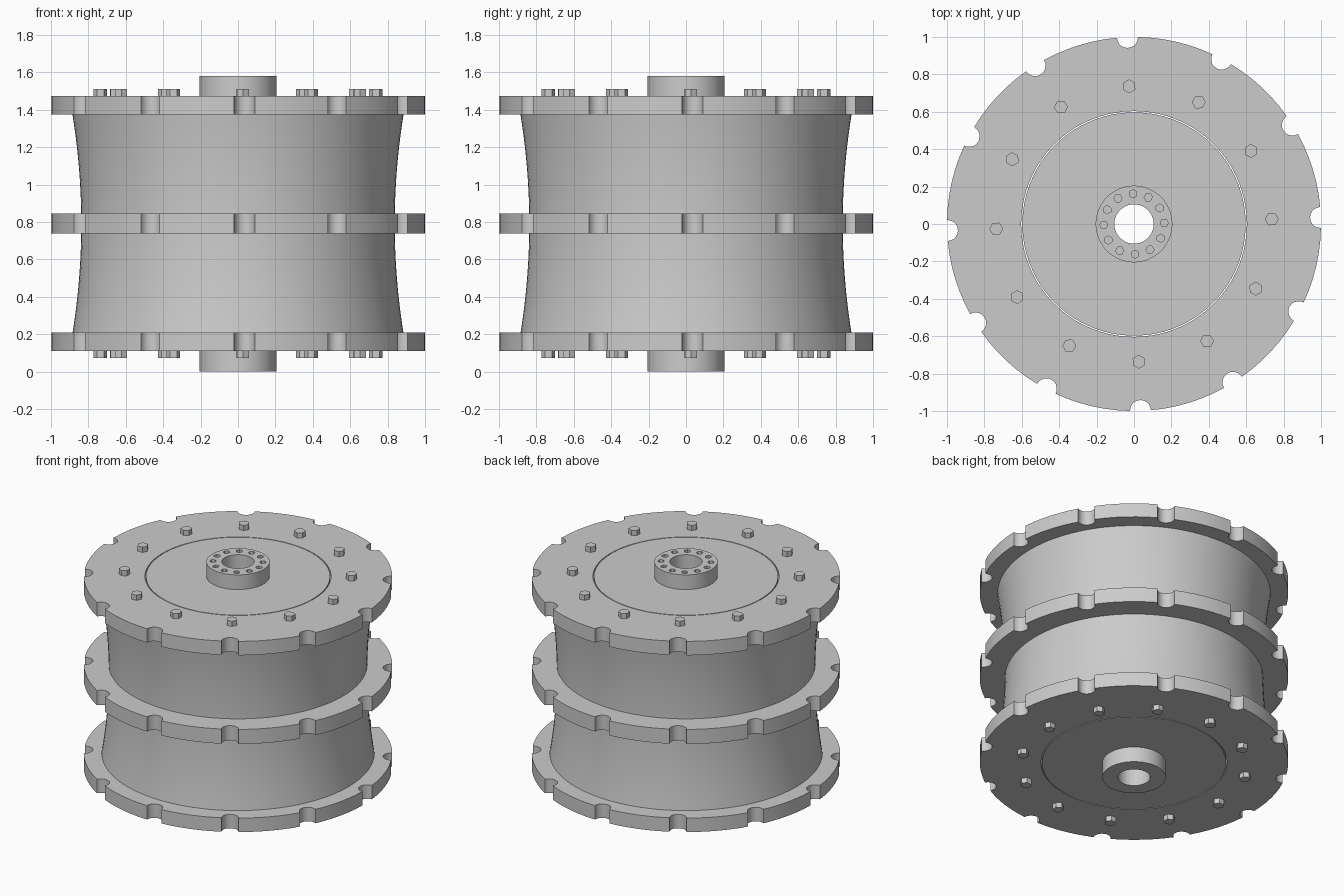
import bpy, bmesh
from math import sin, cos, pi, radians

cube = bpy.data.objects.get("Cube")
if cube:
    bpy.data.objects.remove(cube, do_unlink=True)

COUNT = 12
TURN = radians(2)          # offset of the repeated features
STEP = 2 * pi / COUNT
AXIS = 0.79                # height of the middle flange's centre

steel = bpy.data.materials.new("grey_steel")
steel.use_nodes = True
grey = (0.6, 0.6, 0.6, 1)
steel.diffuse_color = grey
steel.node_tree.nodes["Principled BSDF"].inputs["Base Color"].default_value = grey


def finish(name, bm, smooth=True):
    bmesh.ops.recalc_face_normals(bm, faces=bm.faces)
    mesh = bpy.data.meshes.new(name)
    bm.to_mesh(mesh)
    bm.free()
    mesh.materials.append(steel)
    obj = bpy.data.objects.new(name, mesh)
    bpy.context.collection.objects.link(obj)
    if smooth:
        bpy.ops.object.select_all(action="DESELECT")
        obj.select_set(True)
        bpy.context.view_layer.objects.active = obj
        bpy.ops.object.shade_smooth_by_angle(angle=radians(30))
    return obj


def skin(bm, loops):
    """Join closed rings of vertices in a cycle, giving a ring-shaped solid."""
    for a, b in zip(loops, loops[1:] + loops[:1]):
        for i in range(len(a)):
            j = (i + 1) % len(a)
            bm.faces.new((a[i], a[j], b[j], b[i]))


def lathe(name, profile, segments=96):
    bm = bmesh.new()
    angles = [2 * pi * i / segments for i in range(segments)]
    skin(bm, [[bm.verts.new((r * cos(a), r * sin(a), z)) for a in angles]
              for r, z in profile])
    return finish(name, bm)


def hex_ring(name, ring_radius, size, z0, z1):
    """Hexagonal prisms spaced evenly around the axis."""
    bm = bmesh.new()
    for k in range(COUNT):
        a = TURN + k * STEP
        x, y = ring_radius * cos(a), ring_radius * sin(a)
        base, top = [[bm.verts.new((x + size * cos(a + i * pi / 3),
                                    y + size * sin(a + i * pi / 3), z))
                      for i in range(6)] for z in (z0, z1)]
        bm.faces.new(base)
        bm.faces.new(top)
        for i in range(6):
            j = (i + 1) % 6
            bm.faces.new((base[i], base[j], top[j], top[i]))
    return finish(name, bm, smooth=False)


def flange_outline(notch=0.056, arc_parts=6, notch_parts=10):
    """Polar points of a disc edge with round notches."""
    pts = []
    edge = notch
    for k in range(COUNT):
        a = TURN + k * STEP
        for i in range(notch_parts + 1):
            t = 1.5 * pi - pi * i / notch_parts
            x, y = 0.998 + notch * cos(t), notch * sin(t)
            pts.append((x * cos(a) - y * sin(a), x * sin(a) + y * cos(a)))
        for i in range(1, arc_parts):
            b = a + edge + (STEP - 2 * edge) * i / arc_parts
            pts.append((cos(b), sin(b)))
    return pts


def flange(name, z0, z1, inner=0.603):
    bm = bmesh.new()
    outer = flange_outline()
    hole = [(x * inner / (x * x + y * y) ** 0.5,
             y * inner / (x * x + y * y) ** 0.5) for x, y in outer]
    skin(bm, [[bm.verts.new((x, y, z)) for x, y in ring]
              for ring, z in ((outer, z0), (outer, z1), (hole, z1), (hole, z0))])
    return finish(name, bm)


# Notched flanges
flange("bottom_flange", 0.11, 0.21)
flange("middle_flange", 0.74, 0.845)
flange("top_flange", 1.375, 1.475)

# Waisted drum wall
heights = [0.2 + 1.18 * i / 24 for i in range(25)]
wall = [(0.838 + 0.047 * ((z - AXIS) / 0.585) ** 2, z) for z in heights]
lathe("drum_wall", wall + [(0.7, heights[-1]), (0.7, heights[0])])

# Core with flush end covers, separated from the flanges by a fine gap
lathe("core", [(0.2, 0.11), (0.597, 0.11), (0.597, 1.475), (0.2, 1.475)])

# Bored hub with a ring of blind holes in its upper end
hub = lathe("hub", [(0.105, 0), (0.205, 0), (0.205, 1.58), (0.105, 1.58)])
cutter = hex_ring("hub_hole_cutter", 0.162, 0.022, 1.48, 1.65)
cut = hub.modifiers.new("holes", "BOOLEAN")
cut.operation = "DIFFERENCE"
cut.solver = "EXACT"
cut.object = cutter
bpy.context.view_layer.objects.active = hub
bpy.ops.object.modifier_apply(modifier=cut.name)
bpy.data.objects.remove(cutter, do_unlink=True)

# Bolt heads on both ends
hex_ring("top_bolts", 0.737, 0.037, 1.47, 1.512)
hex_ring("bottom_bolts", 0.737, 0.037, 0.073, 0.115)
